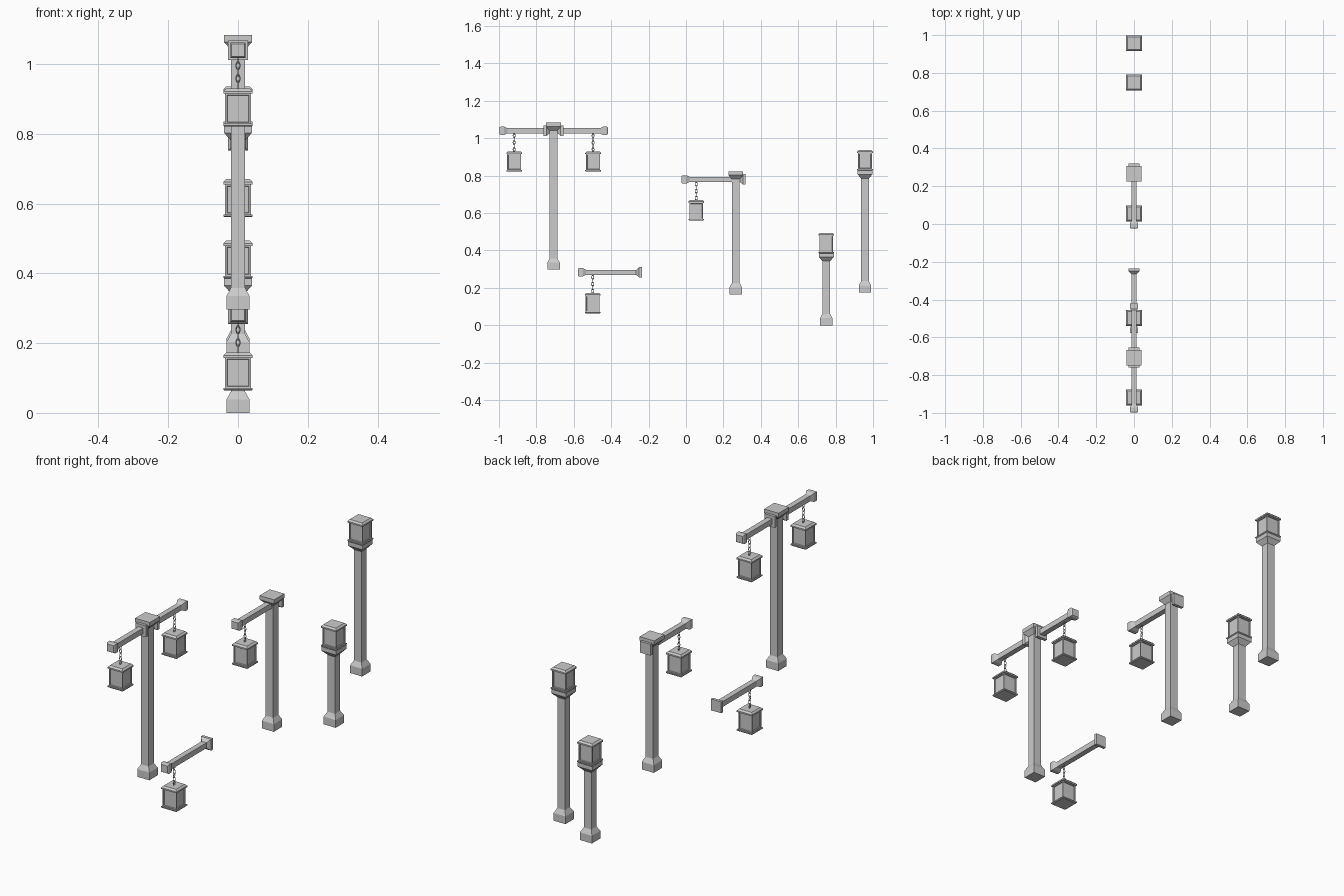
import bpy, bmesh
from math import pi

if "Cube" in bpy.data.objects:
    bpy.data.objects.remove(bpy.data.objects["Cube"], do_unlink=True)

GREY = (0.6, 0.6, 0.6, 1.0)
mat = bpy.data.materials.new("plain grey")
mat.use_nodes = True
mat.diffuse_color = GREY
mat.node_tree.nodes["Principled BSDF"].inputs["Base Color"].default_value = GREY


def finish(name, bm, loc):
    bmesh.ops.recalc_face_normals(bm, faces=bm.faces[:])
    mesh = bpy.data.meshes.new(name)
    bm.to_mesh(mesh)
    bm.free()
    mesh.materials.append(mat)
    obj = bpy.data.objects.new(name, mesh)
    obj.location = loc
    bpy.context.collection.objects.link(obj)
    return obj


def square_loft(name, profile, loc, along_y=False):
    """Stack of square sections (distance, half width) along z or y."""
    bm = bmesh.new()
    rings = []
    for t, h in profile:
        ring = []
        for a, b in ((-h, -h), (h, -h), (h, h), (-h, h)):
            ring.append(bm.verts.new((a, t, b) if along_y else (a, b, t)))
        rings.append(ring)
    for lo, hi in zip(rings, rings[1:]):
        for i in range(4):
            j = (i + 1) % 4
            bm.faces.new((lo[i], lo[j], hi[j], hi[i]))
    bm.faces.new(rings[0])
    bm.faces.new(rings[-1])
    return finish(name, bm, loc)


def lantern(name, y, z):
    # Base tray, panelled body, and shallow roof
    square_loft(name + "_tray", [(0, 0.039), (0.003, 0.042), (0.008, 0.042)], (0, y, z))
    bm = bmesh.new()
    bmesh.ops.create_cube(bm, size=1)
    bmesh.ops.scale(bm, vec=(0.074, 0.074, 0.088), verts=bm.verts[:])
    sides = [f for f in bm.faces if abs(f.normal.z) < 0.5]
    bmesh.ops.inset_individual(bm, faces=sides, thickness=0.007)
    bmesh.ops.inset_individual(bm, faces=sides, thickness=0.002, depth=-0.004)
    finish(name + "_body", bm, (0, y, z + 0.051))
    square_loft(name + "_roof", [(0.094, 0.042), (0.101, 0.042), (0.109, 0.034)], (0, y, z))


def chain(name, y, z):
    # Long links turned a quarter each time
    for k in range(5):
        bpy.ops.mesh.primitive_torus_add(
            major_segments=8, minor_segments=4, major_radius=0.006, minor_radius=0.0018,
            location=(0, y, z - 0.026 - 0.0185 * k), rotation=(0, pi / 2, k * pi / 2))
        link = bpy.context.object
        link.name = f"{name}_link_{k + 1}"
        link.scale.x = 1.8
        link.data.materials.append(mat)


def hanging_arm(name, y, z, way=1):
    # Beam with a flared mounting plate at one end and a knob at the other
    beam = [(0.053, 0.028), (0.038, 0.028), (0.022, 0.0135), (-0.247, 0.0135),
            (-0.264, 0.022), (-0.284, 0.022), (-0.29, 0.018)]
    square_loft(name + "_beam", [(t * way, h) for t, h in beam], (0, y, z), along_y=True)
    hang = y - 0.211 * way
    chain(name + "_chain", hang, z)
    lantern(name + "_lantern", hang, z - 0.219)


def post(name, y, z, height):
    # Wide foot, square shaft and flared cap
    square_loft(name, [(0, 0.033), (0.038, 0.033), (0.061, 0.0205), (height - 0.042, 0.0205),
                       (height - 0.02, 0.04), (height, 0.04)], (0, y, z))


# Double hanging lamp
post("double_post", -0.708, 0.297, 0.786)
hanging_arm("double_front_arm", -0.708, 1.04)
hanging_arm("double_back_arm", -0.708, 1.04, -1)

# Wall lamp
hanging_arm("wall_arm", -0.288, 0.283)

# Single hanging lamp
post("single_post", 0.266, 0.165, 0.658)
hanging_arm("single_arm", 0.266, 0.78)

# Short and tall standing lamps
for name, y, z, height in (("short", 0.75, 0.0, 0.385), ("tall", 0.957, 0.175, 0.652)):
    post(name + "_post", y, z, height)
    lantern(name + "_lantern", y, z + height)
